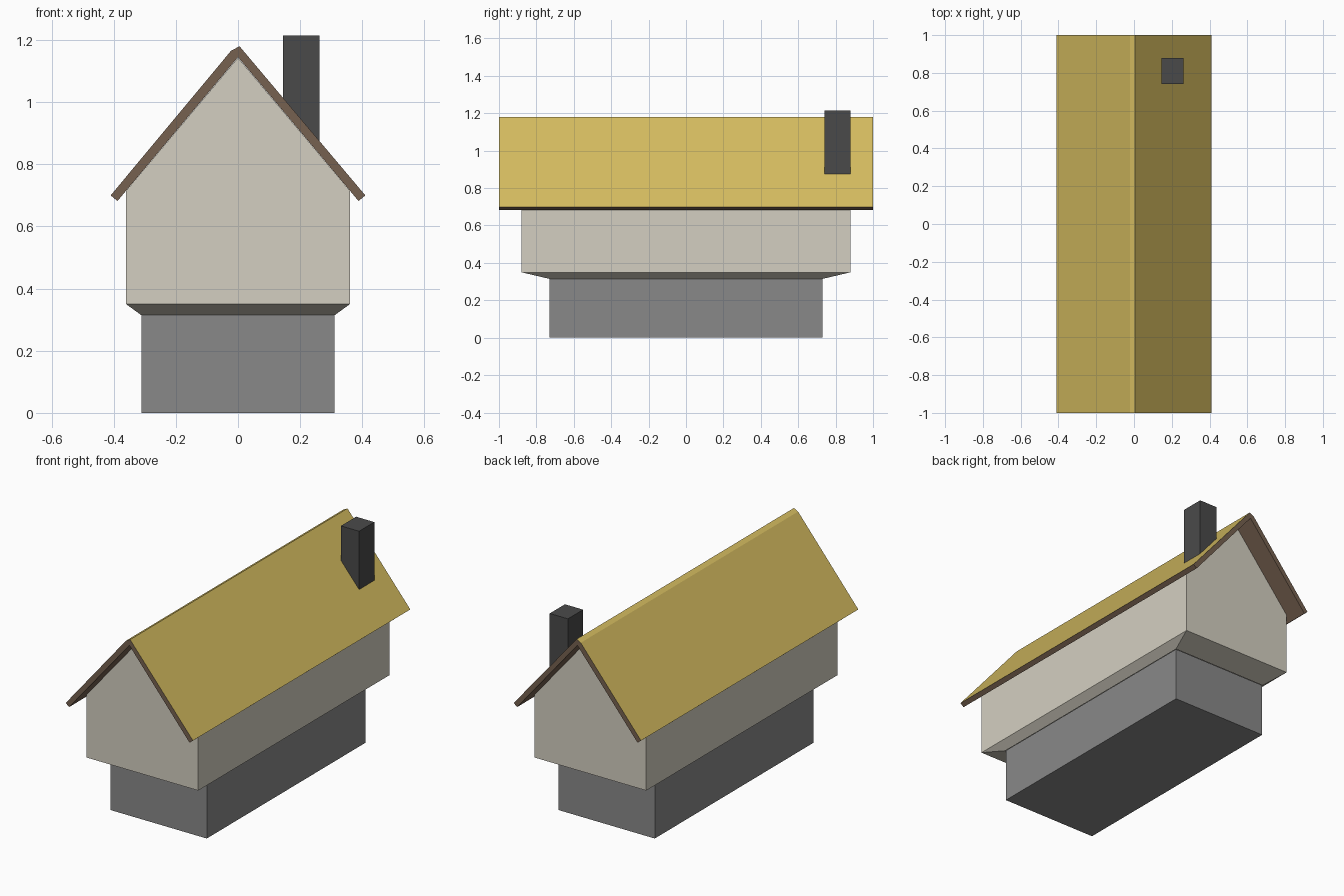
import bpy, bmesh

if "Cube" in bpy.data.objects:
    bpy.data.objects.remove(bpy.data.objects["Cube"])


def material(name, srgb):
    m = bpy.data.materials.new(name)
    lin = [((c / 255 + 0.055) / 1.055) ** 2.4 for c in srgb]
    m.diffuse_color = (*lin, 1)
    m.use_nodes = True
    m.node_tree.nodes["Principled BSDF"].inputs["Base Color"].default_value = m.diffuse_color
    return m


STONE = material("grey stone", (137, 137, 137))
PLASTER = material("cream plaster", (212, 207, 193))
THATCH = material("straw yellow", (213, 188, 96))
WOOD = material("brown wood", (118, 97, 80))
BRICK = material("dark chimney grey", (74, 74, 74))


def finish(name, bm, *mats):
    bmesh.ops.recalc_face_normals(bm, faces=bm.faces)
    me = bpy.data.meshes.new(name)
    bm.to_mesh(me)
    bm.free()
    for m in mats:
        me.materials.append(m)
    ob = bpy.data.objects.new(name, me)
    bpy.context.collection.objects.link(ob)
    return ob


def prism(name, profile, y0, y1, mat, top_mat=None):
    """Extrude an (x, z) profile along y; upward faces may get a second colour."""
    bm = bmesh.new()
    a = [bm.verts.new((x, y0, z)) for x, z in profile]
    b = [bm.verts.new((x, y1, z)) for x, z in profile]
    bm.faces.new(a)
    bm.faces.new(b)
    n = len(a)
    for i in range(n):
        j = (i + 1) % n
        bm.faces.new((a[i], a[j], b[j], b[i]))
    bmesh.ops.recalc_face_normals(bm, faces=bm.faces)
    if top_mat:
        for f in bm.faces:
            f.material_index = int(f.normal.z > 0.1)
    return finish(name, bm, mat, *([top_mat] if top_mat else []))


# Stone ground floor
prism("stone_base", [(-.31, 0), (.31, 0), (.31, .315), (-.31, .315)], -.73, .73, STONE)

# Overhanging upper storey with gables
prism("upper_walls", [(-.36, .35), (.36, .35), (.36, .715), (0, 1.143), (-.36, .715)],
      -.88, .88, PLASTER)

# Sloped skirt joining base and upper storey
bm = bmesh.new()
rings = [[bm.verts.new((sx * w, sy * d, z)) for sx, sy in ((-1, -1), (1, -1), (1, 1), (-1, 1))]
         for w, d, z in ((.312, .732, .315), (.36, .88, .35))]
for i in range(4):
    j = (i + 1) % 4
    bm.faces.new((rings[0][i], rings[0][j], rings[1][j], rings[1][i]))
finish("wall_skirt", bm, PLASTER)

# Roof: yellow on top, brown edges and underside, clipped ridge on the left
prism("roof", [(.41, .70), (.005, 1.18), (-.022, 1.166), (-.41, .70),
               (-.388, .682), (0, 1.145), (.388, .682)], -1, 1, WOOD, THATCH)

# Chimney, its foot cut to the roof slope
prism("chimney", [(.145, 1.0), (.262, .86), (.262, 1.215), (.145, 1.215)], .74, .88, BRICK)
